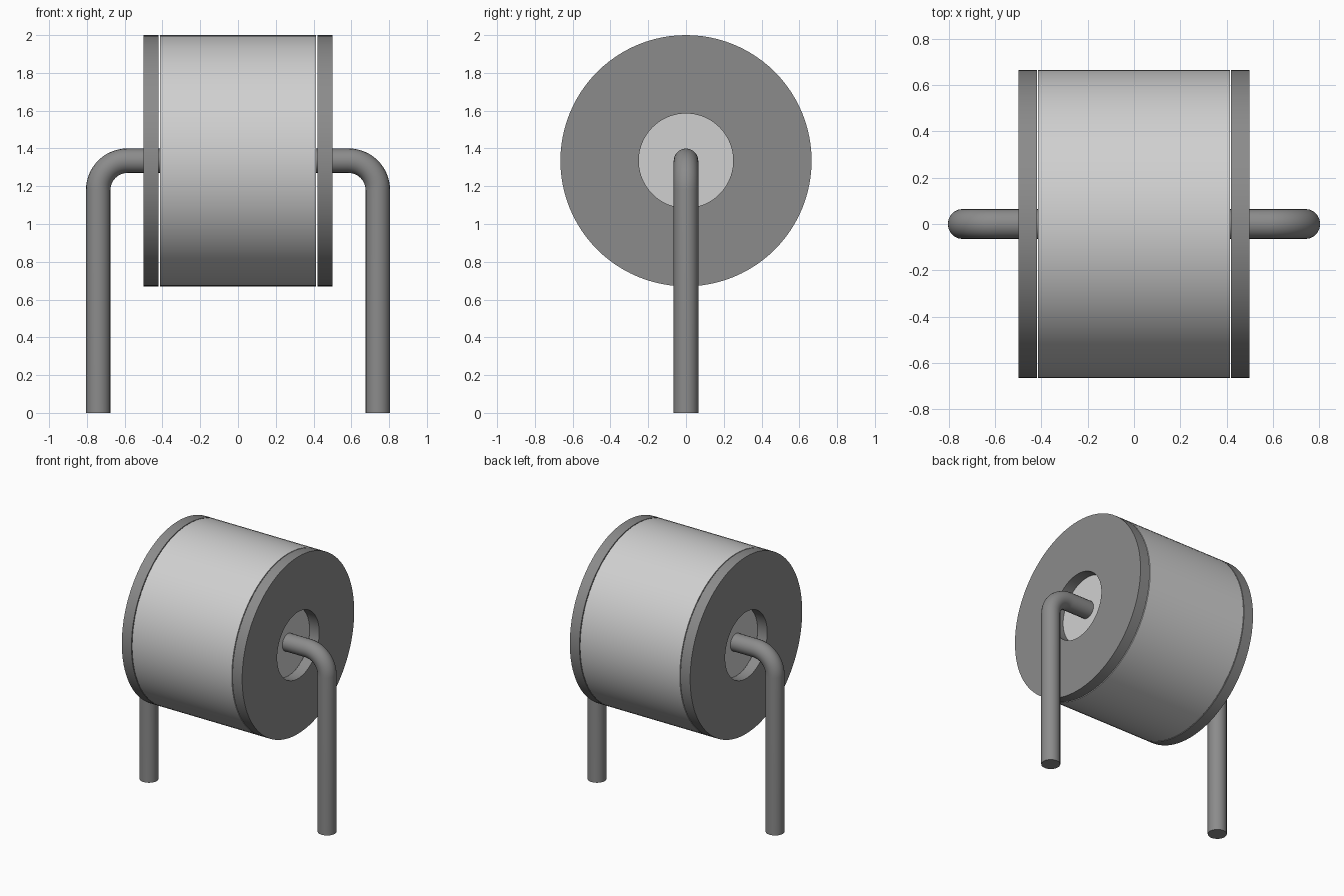
import bpy, bmesh, math
from mathutils import Matrix

cube = bpy.data.objects.get("Cube")
if cube:
    bpy.data.objects.remove(cube)

AXIS_Z = 1.335      # height of the barrel axis
RADIUS = 0.665
HOLE = 0.25
WIRE = 0.065
LEG_X = 0.74
BEND = 0.155


def make_material(name, value):
    mat = bpy.data.materials.new(name)
    colour = (value, value, value, 1)
    mat.diffuse_color = colour
    mat.use_nodes = True
    mat.node_tree.nodes["Principled BSDF"].inputs["Base Color"].default_value = colour
    return mat


light_grey = make_material("light grey", 0.63)
dark_grey = make_material("dark grey", 0.26)


def add_object(name, mesh, mat):
    obj = bpy.data.objects.new(name, mesh)
    bpy.context.collection.objects.link(obj)
    mesh.materials.clear()
    mesh.materials.append(mat)
    bpy.ops.object.select_all(action='DESELECT')
    obj.select_set(True)
    bpy.context.view_layer.objects.active = obj
    bpy.ops.object.shade_smooth_by_angle(angle=math.radians(35))
    return obj


def lathe(name, profile, mat, steps=96):
    """Spin a closed (x, radius) profile around the barrel axis."""
    bm = bmesh.new()
    verts = [bm.verts.new((x, 0, r)) for x, r in profile]
    edges = [bm.edges.new((verts[i], verts[(i + 1) % len(verts)]))
             for i in range(len(verts))]
    bmesh.ops.spin(bm, geom=verts + edges, cent=(0, 0, 0), axis=(1, 0, 0),
                   angle=2 * math.pi, steps=steps, use_merge=True)
    bmesh.ops.remove_doubles(bm, verts=bm.verts, dist=0.0001)
    bmesh.ops.recalc_face_normals(bm, faces=bm.faces)
    bmesh.ops.translate(bm, verts=bm.verts, vec=(0, 0, AXIS_Z))
    mesh = bpy.data.meshes.new(name)
    bm.to_mesh(mesh)
    bm.free()
    return add_object(name, mesh, mat)


# Solid barrel
bm = bmesh.new()
bmesh.ops.create_cone(bm, cap_ends=True, segments=96, radius1=RADIUS,
                      radius2=RADIUS, depth=0.828,
                      matrix=Matrix.Translation((0, 0, AXIS_Z))
                      @ Matrix.Rotation(math.pi / 2, 4, 'Y'))
barrel = bpy.data.meshes.new("barrel")
bm.to_mesh(barrel)
bm.free()
add_object("barrel", barrel, light_grey)


def bent_wire(name, side):
    """Lead that leaves the barrel, turns down and stands on the ground."""
    points = [(0.41, AXIS_Z)]
    for i in range(17):
        a = math.pi / 2 * (1 - i / 16)
        points.append((LEG_X - BEND + BEND * math.cos(a),
                       AXIS_Z - BEND + BEND * math.sin(a)))
    points.append((LEG_X, 0))
    curve = bpy.data.curves.new(name + "_path", 'CURVE')
    curve.dimensions = '3D'
    curve.bevel_depth = WIRE
    curve.bevel_resolution = 8
    curve.use_fill_caps = True
    spline = curve.splines.new('POLY')
    spline.points.add(len(points) - 1)
    for p, (x, z) in zip(spline.points, points):
        p.co = (side * x, 0, z, 1)
    path = bpy.data.objects.new(name + "_path", curve)
    bpy.context.collection.objects.link(path)
    bpy.context.view_layer.update()
    deps = bpy.context.evaluated_depsgraph_get()
    mesh = bpy.data.meshes.new_from_object(path.evaluated_get(deps))
    bpy.data.objects.remove(path)
    bpy.data.curves.remove(curve)
    bm = bmesh.new()
    bm.from_mesh(mesh)
    bmesh.ops.remove_doubles(bm, verts=bm.verts, dist=0.0001)
    bmesh.ops.recalc_face_normals(bm, faces=bm.faces)
    bm.to_mesh(mesh)
    bm.free()
    add_object(name, mesh, dark_grey)


# Ring-shaped end caps, set off from the barrel by a hairline gap, and leads
for label, side in (("left", 1), ("right", -1)):
    lathe(label + "_end_ring",
          [(side * 0.42, HOLE), (side * 0.5, HOLE),
           (side * 0.5, RADIUS), (side * 0.42, RADIUS)], dark_grey)
    bent_wire(label + "_lead", side)
